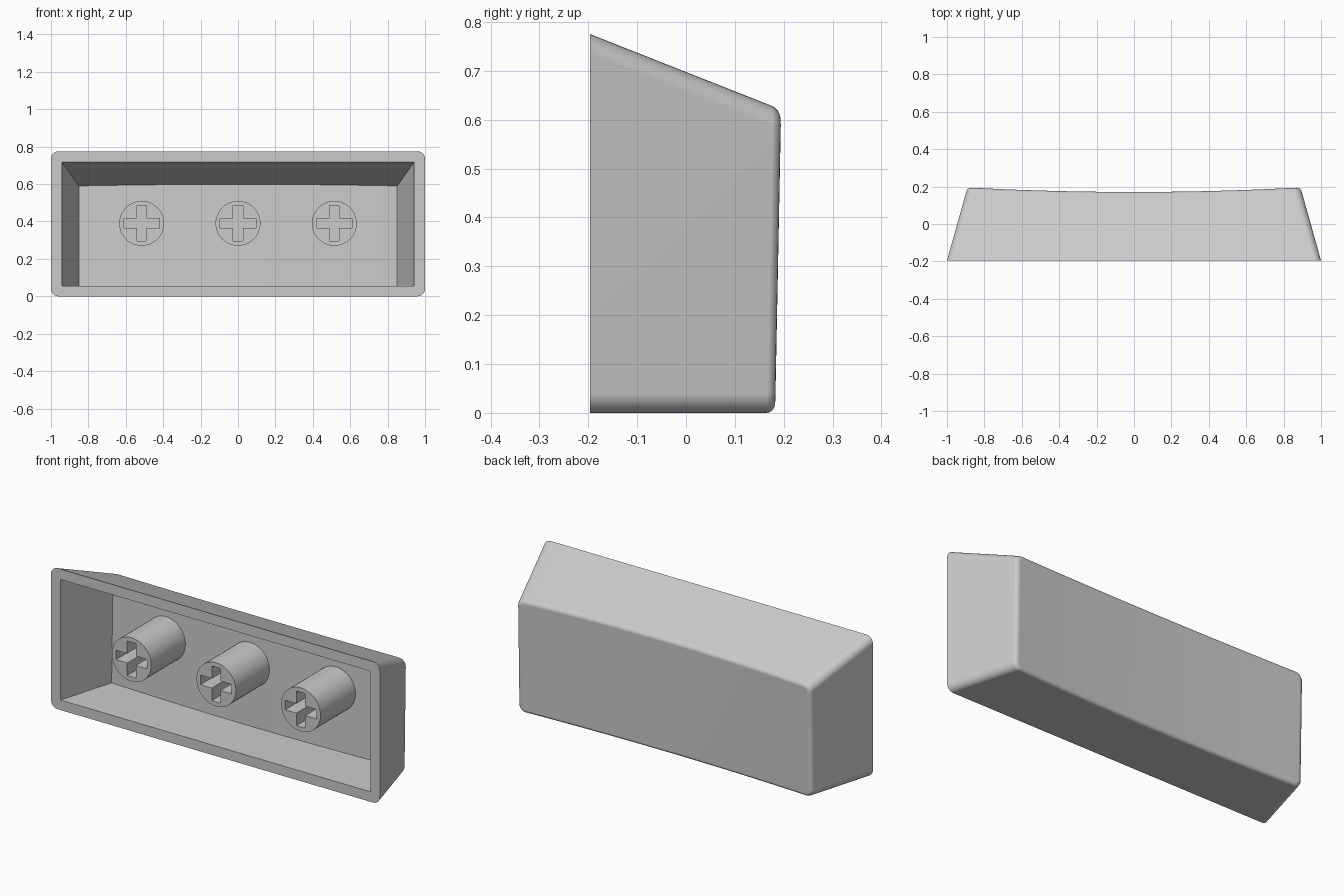
import bpy, bmesh, math

if "Cube" in bpy.data.objects:
    bpy.data.objects.remove(bpy.data.objects["Cube"])

FRONT = -0.196          # plane of the open rim
ARC, COLS = 6, 24       # corner segments, columns across the dished back

grey = bpy.data.materials.new("light_grey_plastic")
grey.use_nodes = True
colour = (0.6, 0.6, 0.6, 1)
grey.diffuse_color = colour
grey.node_tree.nodes["Principled BSDF"].inputs["Base Color"].default_value = colour


def finish(bm, name):
    bmesh.ops.recalc_face_normals(bm, faces=bm.faces)
    mesh = bpy.data.meshes.new(name)
    bm.to_mesh(mesh)
    bm.free()
    mesh.materials.append(grey)
    ob = bpy.data.objects.new(name, mesh)
    bpy.context.collection.objects.link(ob)
    bpy.ops.object.select_all(action='DESELECT')
    ob.select_set(True)
    bpy.context.view_layer.objects.active = ob
    bpy.ops.object.shade_smooth_by_angle(angle=math.radians(30))
    return ob


def dish(x, z):
    """Depth of the scooped, slightly tilted back surface."""
    return 0.184 + 0.018 * z - 0.024 * (1 - (x / 0.89) ** 2)


def ring(bm, half, low, high, r, back=None, inset=0.0):
    """Rounded rectangle tapering to the back; returns top and bottom rows."""
    if back is not None:
        half -= 0.28 * (0.195 - back - FRONT) + inset
    r = max(r - inset, 0.002)
    arc = [(half - r + r * math.cos(a), r * math.sin(a) - r)
           for a in (i * math.pi / 2 / ARC for i in range(ARC + 1))]
    flat = [((half - r) * (1 - 2 * i / COLS), 0.0) for i in range(1, COLS)]
    row = arc + flat + [(-x, d) for x, d in reversed(arc)]
    top, bottom = [], []
    for x, drop in row:
        yt = yb = FRONT
        if back is not None:
            yt, yb = dish(x, 0.62 + drop) - back, dish(x, 0) - back
        zt = high - 0.395 * (yt - FRONT) - inset + drop
        top.append(bm.verts.new((x, yt, zt)))
        bottom.append(bm.verts.new((x, yb, low + inset - drop)))
    return top, bottom


def bridge(bm, a, b):
    la, lb = a[0] + a[1][::-1], b[0] + b[1][::-1]
    for i in range(len(la)):
        j = (i + 1) % len(la)
        bm.faces.new((la[i], la[j], lb[j], lb[i]))


def cap(bm, rows):
    top, bottom = rows
    for i in range(len(top) - 1):
        bm.faces.new((top[i], top[i + 1], bottom[i + 1], bottom[i]))


# Shell: outer walls with a filleted back edge, rim and hollow inside
bm = bmesh.new()
outer = [ring(bm, 1.0, 0.0, 0.775, 0.04)]
fillet = 0.018
for k in range(5):
    a = k * math.pi / 8
    outer.append(ring(bm, 1.0, 0.0, 0.775, 0.04,
                      fillet * (1 - math.sin(a)), fillet * (1 - math.cos(a))))
inner = [ring(bm, 0.942, 0.055, 0.718, 0.002),
         ring(bm, 0.942, 0.055, 0.718, 0.002, 0.065)]
for a, b in zip(outer, outer[1:]):
    bridge(bm, a, b)
cap(bm, outer[-1])
bridge(bm, outer[0], inner[0])
bridge(bm, *inner)
cap(bm, inner[1])
shell = finish(bm, "cap_shell")
weighted = shell.modifiers.new("even_shading", 'WEIGHTED_NORMAL')
weighted.keep_sharp = True


# Stems: round posts with a cross-shaped socket
def loop(bm, points, x, y):
    verts = [bm.verts.new((x + px, y, 0.39 + pz)) for px, pz in points]
    return verts, [bm.edges.new((v, verts[i - 1])) for i, v in enumerate(verts)]


def push_back(bm, edges, depth):
    made = bmesh.ops.extrude_edge_only(bm, edges=edges)["geom"]
    verts = [g for g in made if isinstance(g, bmesh.types.BMVert)]
    bmesh.ops.translate(bm, verts=verts, vec=(0, depth, 0))
    return [g for g in made if isinstance(g, bmesh.types.BMEdge)
            and all(v in verts for v in g.verts)]


def stem(name, x):
    bm = bmesh.new()
    circle = [(0.12 * math.cos(t), 0.12 * math.sin(t))
              for t in (i * math.tau / 48 for i in range(48))]
    w, l = 0.026, 0.095
    arm = [(l, -w), (l, w), (w, w)]
    cross = []
    for _ in range(4):
        cross += arm
        arm = [(-pz, px) for px, pz in arm]
    _, rim = loop(bm, circle, x, FRONT + 0.006)
    _, socket = loop(bm, cross, x, FRONT + 0.006)
    bmesh.ops.triangle_fill(bm, edges=rim + socket, use_beauty=True,
                            normal=(0, -1, 0))
    push_back(bm, rim, 0.33)
    bmesh.ops.contextual_create(bm, geom=push_back(bm, socket, 0.27))
    finish(bm, name)


for name, x in (("right_stem", -0.515), ("middle_stem", 0), ("left_stem", 0.515)):
    stem(name, x)
